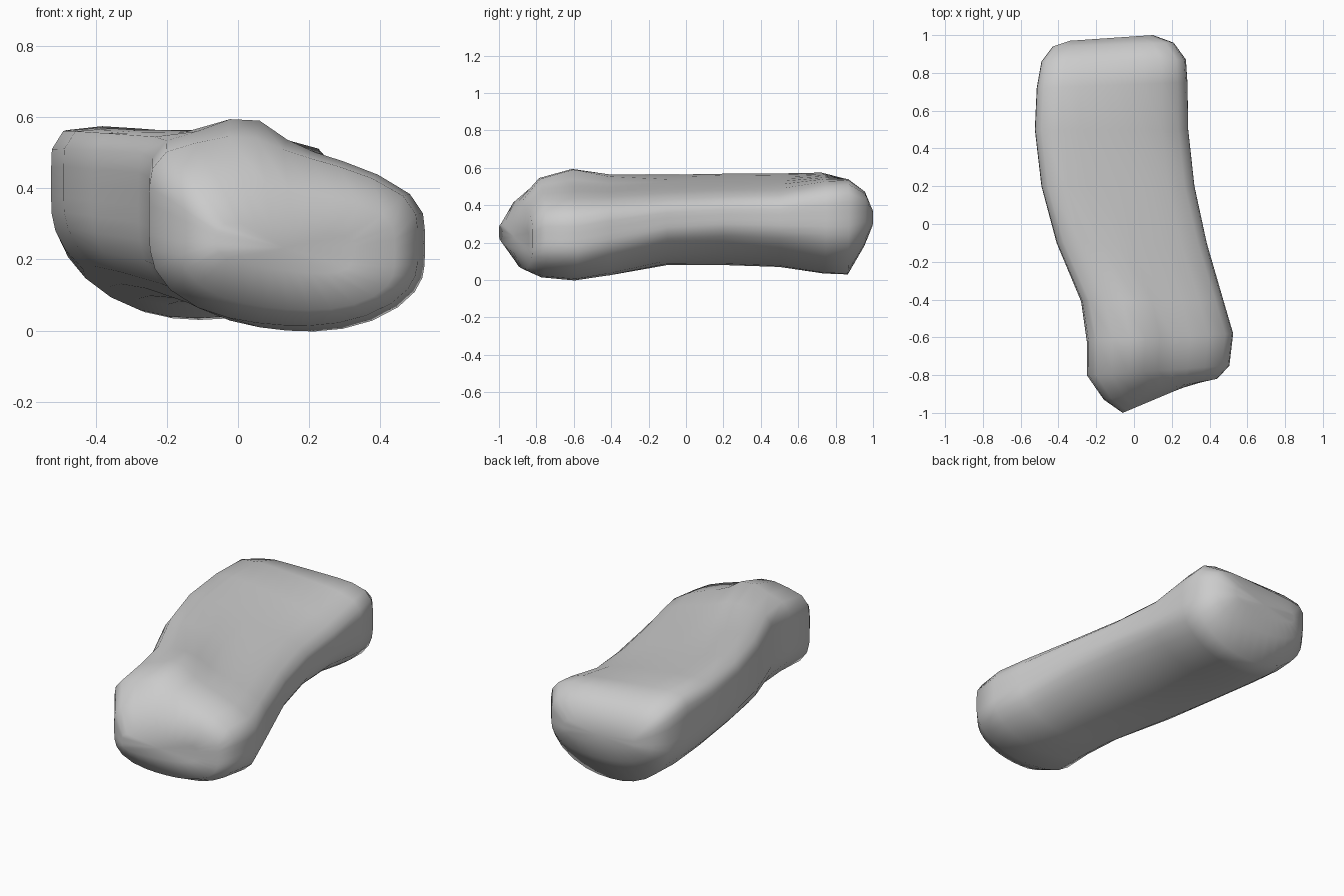
import bpy, bmesh, math

if "Cube" in bpy.data.objects:
    bpy.data.objects.remove(bpy.data.objects["Cube"])

# Stations front to back:
# y left, y right, x left, x right, top z (left, mid, right), bottom z (left, mid, right), ridge
STATIONS = [
    (-1.00, -0.84, -0.06, 0.32, .31, .29, .27, .20, .17, .15, 0),
    (-0.93, -0.82, -0.16, 0.44, .44, .40, .33, .12, .06, .08, 0),
    (-0.80, -0.75, -0.25, 0.505, .53, .50, .38, .10, .015, .06, .03),
    (-0.62, -0.58, -0.25, 0.525, .565, .52, .385, .11, .00, .05, .06),
    (-0.41, -0.41, -0.28, 0.475, .58, .51, .41, .12, .025, .09, .03),
    (-0.10, -0.10, -0.41, 0.385, .58, .525, .435, .15, .08, .18, 0),
    (0.20, 0.20, -0.49, 0.32, .58, .535, .45, .17, .08, .20, 0),
    (0.50, 0.50, -0.525, 0.287, .58, .54, .46, .16, .07, .18, 0),
    (0.72, 0.75, -0.515, 0.283, .585, .555, .52, .13, .035, .13, 0),
    (0.86, 0.87, -0.49, 0.275, .54, .54, .54, .12, .03, .12, 0),
    (0.94, 0.96, -0.43, 0.21, .46, .47, .48, .22, .18, .20, 0),
    (0.97, 1.00, -0.34, 0.10, .37, .38, .38, .29, .28, .28, 0),
]
SIDES = 32


def curve(u, a, m, b):
    """Parabola through a, m, b at u = -1, 0, 1."""
    return m + (b - a) / 2 * u + ((a + b) / 2 - m) * u * u


def roundness(y, c, d):
    """Corner sharpness per quadrant, blended from front to back."""
    t = min(1, max(0, (y + .5) / .7))
    if d >= 0:
        front, back = (5, 8) if c < 0 else (6, 5)
    else:
        front, back = (4, 2.8) if c < 0 else (3.2, 3.2)
    return front + (back - front) * t


def ring(s):
    """Rounded, slanted cross-section for one station."""
    y0, y1, x0, x1, ta, tm, tb, ba, bm_, bb, ridge = s
    pts = []
    for i in range(SIDES):
        a = 2 * math.pi * i / SIDES
        c, d = math.cos(a), math.sin(a)
        n = roundness(y0, c, d)
        r = (abs(c) ** n + abs(d) ** n) ** (-1 / n)
        u, v = c * r, d * r
        top = curve(u, ta, tm, tb) + ridge * math.exp(-((u + .28) / .25) ** 2)
        bot = curve(u, ba, bm_, bb)
        t = (u + 1) / 2
        pts.append((x0 + (x1 - x0) * t, y0 + (y1 - y0) * t,
                    (top + bot) / 2 + (top - bot) / 2 * v))
    return pts


# Loft the body
bm = bmesh.new()
rings = [[bm.verts.new(p) for p in ring(s)] for s in STATIONS]
for a, b in zip(rings, rings[1:]):
    for i in range(SIDES):
        j = (i + 1) % SIDES
        bm.faces.new((a[i], a[j], b[j], b[i]))

# Close both ends with fans
for r in (rings[0], rings[-1]):
    cap = bm.faces.new(r)
    bmesh.ops.poke(bm, faces=[cap])
bmesh.ops.recalc_face_normals(bm, faces=bm.faces)
for f in bm.faces:
    f.smooth = True

mesh = bpy.data.meshes.new("bone_body")
bm.to_mesh(mesh)
bm.free()
body = bpy.data.objects.new("bone_body", mesh)
bpy.context.collection.objects.link(body)
